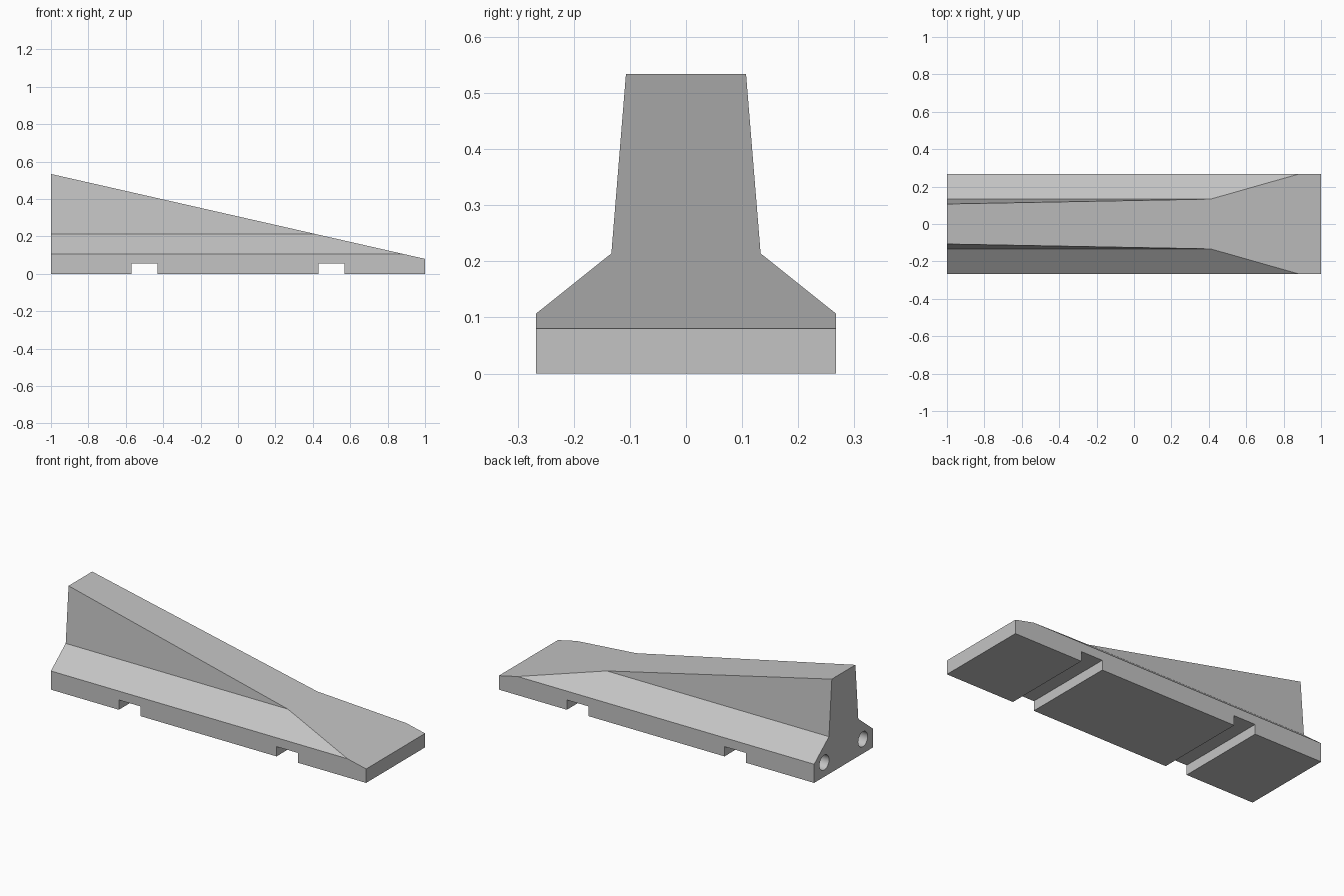
import bpy
import bmesh
from math import radians
from mathutils import Matrix, Vector

cube = bpy.data.objects.get("Cube")
if cube:
    bpy.data.objects.remove(cube, do_unlink=True)

HALF_LENGTH = 1.0
TALL, LOW = 0.534, 0.08

# Concrete material
concrete = bpy.data.materials.new("concrete_grey")
concrete.use_nodes = True
colour = (0.55, 0.55, 0.55, 1.0)
concrete.diffuse_color = colour
concrete.node_tree.nodes["Principled BSDF"].inputs["Base Color"].default_value = colour


def add_object(name, bm):
    bmesh.ops.recalc_face_normals(bm, faces=bm.faces)
    mesh = bpy.data.meshes.new(name)
    bm.to_mesh(mesh)
    bm.free()
    mesh.materials.append(concrete)
    obj = bpy.data.objects.new(name, mesh)
    bpy.context.collection.objects.link(obj)
    return obj


def cut(target, cutter):
    mod = target.modifiers.new(cutter.name, 'BOOLEAN')
    mod.operation = 'DIFFERENCE'
    mod.solver = 'EXACT'
    mod.object = cutter
    bpy.context.view_layer.objects.active = target
    bpy.ops.object.modifier_apply(modifier=mod.name)
    bpy.data.objects.remove(cutter, do_unlink=True)


# Barrier body: mirrored cross-section swept along x
half = [(0.267, 0), (0.267, 0.107), (0.133, 0.214), (0.107, TALL)]
profile = half + [(-y, z) for y, z in reversed(half)]
bm = bmesh.new()
end = bm.faces.new([bm.verts.new((-HALF_LENGTH, y, z)) for y, z in profile])
swept = bmesh.ops.extrude_face_region(bm, geom=[end])["geom"]
bmesh.ops.translate(bm, vec=(2 * HALF_LENGTH, 0, 0),
                    verts=[v for v in swept if isinstance(v, bmesh.types.BMVert)])
bmesh.ops.recalc_face_normals(bm, faces=bm.faces)

# Sloping top: slice from the tall end down to the low end
slope = Vector((TALL - LOW, 0, 2 * HALF_LENGTH)).normalized()
sliced = bmesh.ops.bisect_plane(bm, geom=bm.verts[:] + bm.edges[:] + bm.faces[:],
                                dist=1e-5, plane_co=(HALF_LENGTH, 0, LOW),
                                plane_no=slope, clear_outer=True)
bmesh.ops.holes_fill(bm, edges=[e for e in bm.edges if e.is_boundary], sides=0)
barrier = add_object("barrier_body", bm)

# Forklift slots across the underside
for x in (-0.5, 0.5):
    bm = bmesh.new()
    bmesh.ops.create_cube(bm, size=1, matrix=Matrix.Translation((x, 0, 0))
                          @ Matrix.Diagonal((0.137, 1, 0.112, 1)))
    cut(barrier, add_object("slot_cutter", bm))

# Connector sockets in the tall end
for y in (-0.175, 0.175):
    bm = bmesh.new()
    bmesh.ops.create_cone(bm, cap_ends=True, segments=24, radius1=0.043,
                          radius2=0.043, depth=0.3,
                          matrix=Matrix.Translation((-HALF_LENGTH, y, 0.082))
                          @ Matrix.Rotation(radians(90), 4, 'Y'))
    cut(barrier, add_object("socket_cutter", bm))

# Smooth socket walls, crisp edges elsewhere
bpy.ops.object.select_all(action='DESELECT')
barrier.select_set(True)
bpy.context.view_layer.objects.active = barrier
bpy.ops.object.shade_smooth_by_angle(angle=radians(20))
